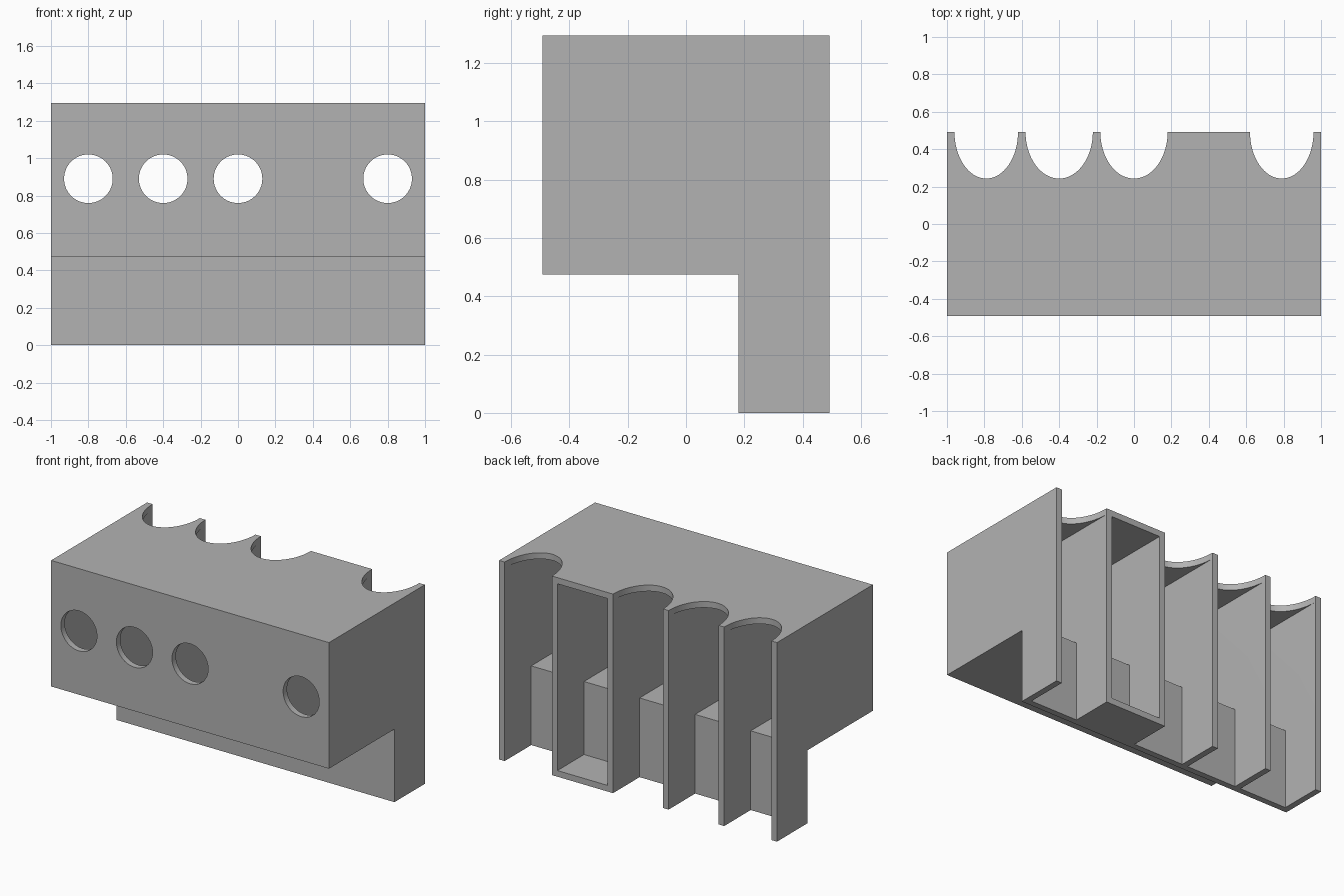
import bpy
import bmesh
from math import pi, radians
from mathutils import Matrix, Vector

if "Cube" in bpy.data.objects:
    bpy.data.objects.remove(bpy.data.objects["Cube"], do_unlink=True)

WALL = 0.04
BACK, FRONT, STEP_Y = 0.493, -0.493, 0.18
TOP, STEP_Z = 1.295, 0.475
HOLE_Z, HOLE_R = 0.89, 0.13

grey = bpy.data.materials.new("plain grey")
grey.use_nodes = True
colour = (0.45, 0.45, 0.45, 1)
grey.diffuse_color = colour
grey.node_tree.nodes["Principled BSDF"].inputs["Base Color"].default_value = colour


def make_object(name, bm):
    bmesh.ops.recalc_face_normals(bm, faces=bm.faces)
    mesh = bpy.data.meshes.new(name)
    bm.to_mesh(mesh)
    bm.free()
    mesh.materials.append(grey)
    obj = bpy.data.objects.new(name, mesh)
    bpy.context.collection.objects.link(obj)
    return obj


def stepped_block(name, x0, x1, front, back, step_y, bottom, step_z, top):
    """L-shaped side profile extruded along x."""
    profile = [(front, step_z), (step_y, step_z), (step_y, bottom),
               (back, bottom), (back, top), (front, top)]
    bm = bmesh.new()
    face = bm.faces.new([bm.verts.new((x0, y, z)) for y, z in profile])
    extruded = bmesh.ops.extrude_face_region(bm, geom=[face])["geom"]
    verts = [v for v in extruded if isinstance(v, bmesh.types.BMVert)]
    bmesh.ops.translate(bm, verts=verts, vec=Vector((x1 - x0, 0, 0)))
    return make_object(name, bm)


def cylinder(name, location, rx, ry, depth, turn=0):
    bm = bmesh.new()
    matrix = (Matrix.Translation(location) @ Matrix.Rotation(turn, 4, "X")
              @ Matrix.Diagonal((rx, ry, 1, 1)))
    bmesh.ops.create_cone(bm, cap_ends=True, segments=64, radius1=1,
                          radius2=1, depth=depth, matrix=matrix)
    return make_object(name, bm)


def cut(target, cutter):
    cutter.hide_render = True
    mod = target.modifiers.new("cut", "BOOLEAN")
    mod.operation = "DIFFERENCE"
    mod.solver = "EXACT"
    mod.object = cutter
    bpy.context.view_layer.objects.active = target
    bpy.ops.object.modifier_apply(modifier=mod.name)
    bpy.data.objects.remove(cutter, do_unlink=True)


# Solid stepped body, hollowed out below
rack = stepped_block("dispenser_rack", -1, 1, FRONT, BACK, STEP_Y, 0, STEP_Z, TOP)

# Five compartments open at the back; the fourth keeps its floor and full top
for i in range(5):
    x0 = -1 + WALL if i == 0 else -0.98 + 0.4 * i
    x1 = 1 - WALL if i == 4 else -0.62 + 0.4 * i
    closed = i == 3
    bottom = WALL if closed else -0.1
    cut(rack, stepped_block("compartment_cutter", x0, x1, FRONT + WALL, BACK + 0.1,
                            STEP_Y + WALL, bottom, STEP_Z + WALL, TOP - WALL))
    if not closed:
        # Curved finger notch in the top and round window in the front
        middle, half = (x0 + x1) / 2, (x1 - x0) / 2
        cut(rack, cylinder("notch_cutter", (middle, BACK, TOP), half, 0.25, 0.14))
        cut(rack, cylinder("window_cutter", (-0.8 + 0.4 * i, FRONT, HOLE_Z),
                           HOLE_R, HOLE_R, 0.2, pi / 2))

# Smooth the round cuts, keep the edges sharp
bpy.ops.object.select_all(action="DESELECT")
rack.select_set(True)
bpy.context.view_layer.objects.active = rack
bpy.ops.object.shade_smooth_by_angle(angle=radians(30))
